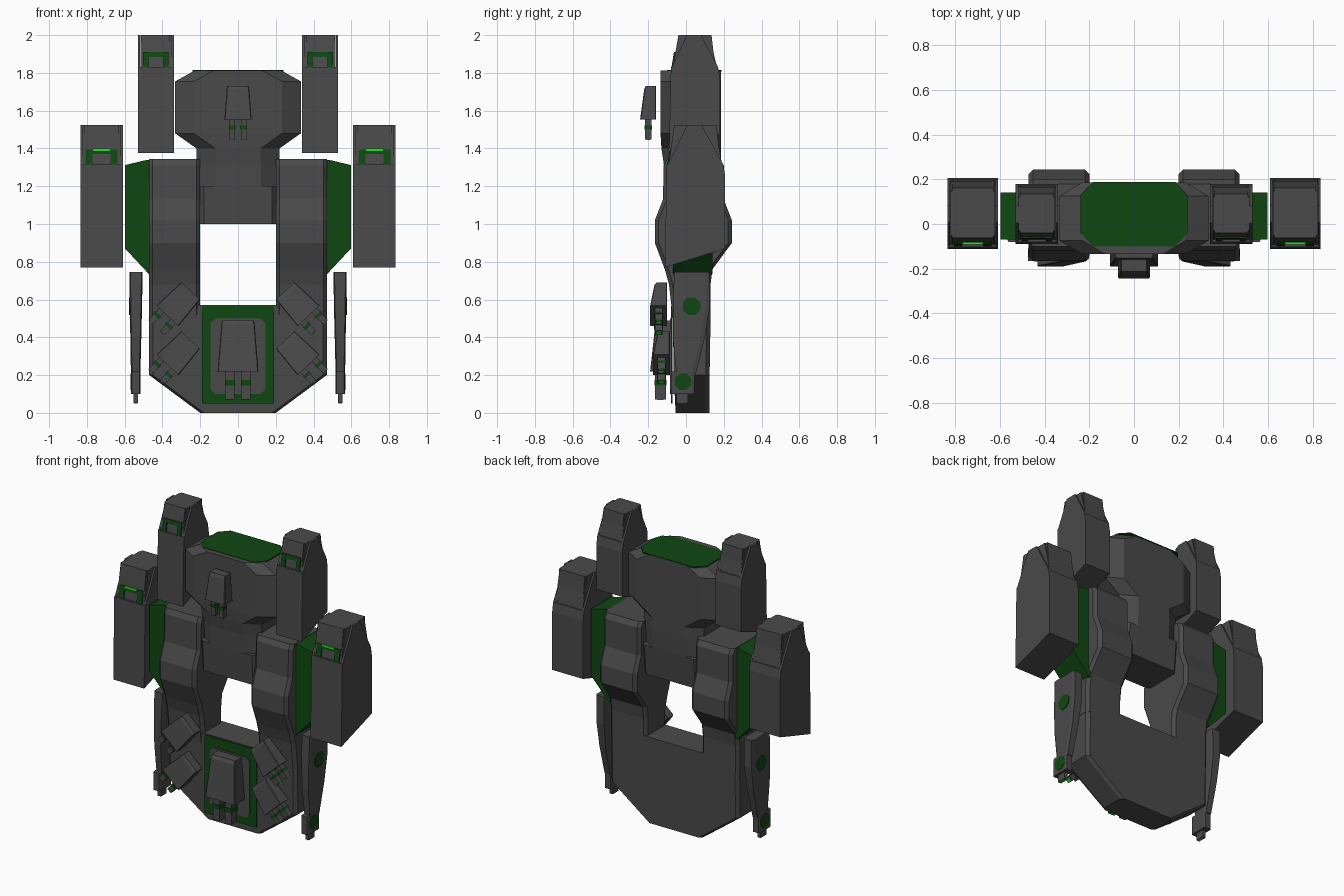
import bpy, bmesh, math
from mathutils import Matrix

if "Cube" in bpy.data.objects:
    bpy.data.objects.remove(bpy.data.objects["Cube"])


def material(name, rgb):
    m = bpy.data.materials.new(name)
    m.diffuse_color = (*rgb, 1)
    m.use_nodes = True
    m.node_tree.nodes["Principled BSDF"].inputs["Base Color"].default_value = m.diffuse_color
    return m


GREY = material("dark_grey", (0.068, 0.068, 0.068))
GREEN = material("dark_green", (0.005, 0.062, 0.006))
GLOW = material("bright_green", (0.02, 0.75, 0.02))


def finish(name, bm, mat, matrix=None):
    bmesh.ops.recalc_face_normals(bm, faces=bm.faces[:])
    me = bpy.data.meshes.new(name)
    if matrix:
        bm.transform(matrix)
        bmesh.ops.recalc_face_normals(bm, faces=bm.faces[:])
    bm.to_mesh(me)
    bm.free()
    ob = bpy.data.objects.new(name, me)
    me.materials.append(mat)
    bpy.context.collection.objects.link(ob)
    return ob


def loft(name, rings, mat, cx=0.0, cy=0.0, matrix=None):
    """Stack of rectangles (z, x0, x1, y0, y1), corners cut by cx, cy."""
    bm = bmesh.new()
    loops = []
    for z, x0, x1, y0, y1 in rings:
        if cx:
            pts = [(x0 + cx, y0), (x1 - cx, y0), (x1, y0 + cy), (x1, y1 - cy),
                   (x1 - cx, y1), (x0 + cx, y1), (x0, y1 - cy), (x0, y0 + cy)]
        else:
            pts = [(x0, y0), (x1, y0), (x1, y1), (x0, y1)]
        loops.append([bm.verts.new((x, y, z)) for x, y in pts])
    for a, b in zip(loops, loops[1:]):
        for i in range(len(a)):
            j = (i + 1) % len(a)
            bm.faces.new((a[i], a[j], b[j], b[i]))
    bm.faces.new(loops[0][::-1])
    bm.faces.new(loops[-1])
    return finish(name, bm, mat, matrix)


def box(name, x0, x1, y0, y1, z0, z1, mat, matrix=None):
    return loft(name, [(z0, x0, x1, y0, y1), (z1, x0, x1, y0, y1)], mat, matrix=matrix)


def prism(name, pts, lo, hi, axis, mat, matrix=None):
    """Flat outline extruded along x (pts are y, z) or y (pts are x, z)."""
    bm = bmesh.new()
    put = (lambda t, p: (t, p[0], p[1])) if axis == 'x' else (lambda t, p: (p[0], t, p[1]))
    a = [bm.verts.new(put(lo, p)) for p in pts]
    b = [bm.verts.new(put(hi, p)) for p in pts]
    bm.faces.new(a)
    bm.faces.new(b[::-1])
    for i in range(len(a)):
        j = (i + 1) % len(a)
        bm.faces.new((a[i], b[i], b[j], a[j]))
    return finish(name, bm, mat, matrix)


def cut_rect(x, z0, z1, c):
    return [(-x + c, z0), (x - c, z0), (x, z0 + c), (x, z1 - c),
            (x - c, z1), (-x + c, z1), (-x, z1 - c), (-x, z0 + c)]


def turret(name, place, length, back, front, depth, gap, bw, bl):
    """Wedge housing with two barrels pointing to local -z, y = 0 at its rear."""
    h = length / 2
    loft(name + "_housing", [(-h, -front, front, -depth, 0),
                             (h - 0.02, -back - 0.003, back + 0.003, -depth * 0.75, 0),
                             (h, -back, back, -depth * 0.65, 0)], GREY, 0.004, 0.004, place)
    ym = -depth * 0.5
    for s in (-1, 1):
        x = s * gap
        box(name + "_barrel", x - bw, x + bw, ym - bw * 1.2, ym + bw * 1.2, -h - bl, -h + 0.01, GREY, place)
        w = bw + 0.003
        box(name + "_barrel_band", x - w, x + w, ym - w * 1.2, ym + w * 1.2,
            -h - bl * 0.5, -h - bl * 0.3, GREEN, place)
        w = bw * 0.7
        box(name + "_muzzle_light", x - w, x + w, ym - w, ym + w, -h - bl - 0.003, -h - bl, GLOW, place)


def engine_pod(name, x, w, y0, y1, z0, zm, z1, glow):
    """Box with sloped underside, stepped inner core and tapered side plates."""
    prism(name + "_body", [(y0, z0), (y0 + 0.01, zm), (y1 - 0.01, zm), (y1, zm - 0.06), (y1, z0 + 0.1)],
          x - w, x + w, 'x', GREY)
    h = z1 - zm
    loft(name + "_core", [(zm - 0.01, x - w + 0.02, x + w - 0.02, y0 + 0.02, y1 - 0.015),
                          (zm + h * 0.5, x - w + 0.02, x + w - 0.02, y0 + 0.035, y1 - 0.035),
                          (z1, x - w + 0.02, x + w - 0.02, y0 + 0.05, y1 - 0.045)], GREY)
    mid = (y0 + y1) / 2
    for s in (-1, 1):
        a, b = sorted((x + s * w, x + s * (w - 0.012)))
        prism(name + "_side_plate", [(y0 + 0.015, zm), (mid - 0.04, z1), (mid + 0.035, z1), (y1 - 0.01, zm)],
              a, b, 'x', GREY)
        a, b = sorted((x + s * (w - 0.013), x + s * (w - 0.028)))
        prism(name + "_inner_plate", [(y0 + 0.02, zm), (y0 + 0.06, z1), (y1 - 0.06, z1), (y1 - 0.015, zm)],
              a, b, 'x', GREY)
        # green vents at the foot of the core
        a, b = sorted((x + s * (w - 0.028), x + s * w * 0.42))
        loft(name + "_vent", [(zm, a, b, y0 + 0.013, y0 + 0.022),
                              (zm + 0.08, a, b, y0 + 0.026, y0 + 0.035)], GREEN)
    loft(name + "_vent_bridge", [(zm + 0.055, x - w * 0.5, x + w * 0.5, y0 + 0.023, y0 + 0.032),
                                 (zm + 0.08, x - w * 0.5, x + w * 0.5, y0 + 0.027, y0 + 0.036)], GREEN)
    if glow:
        box(name + "_light_strip", x - 0.045, x + 0.045, y0 + 0.02, y0 + 0.029, zm + 0.072, zm + 0.084, GLOW)


# lower hull
loft("lower_hull", [(0, -0.2, 0.2, -0.055, 0.125), (0.2, -0.47, 0.47, -0.065, 0.125),
                    (0.5, -0.47, 0.47, -0.07, 0.13), (0.57, -0.47, 0.47, -0.072, 0.13)], GREY, 0.02, 0.02)

# green frame and grey centre plate on the lower hull
prism("front_frame", cut_rect(0.19, 0.05, 0.565, 0.003), -0.079, -0.071, 'y', GREEN)
prism("frame_centre_plate", cut_rect(0.145, 0.1, 0.5, 0.025), -0.085, -0.078, 'y', GREY)

# upper hull
loft("upper_hull", [(z, -w, w, f, b) for z, w, f, b in
                    [(1.0, 0.2, -0.1, 0.16), (1.2, 0.2, -0.112, 0.18)]], GREY, 0.02, 0.02)
loft("upper_hull_head", [(z, -w, w, f, b) for z, w, f, b in
                         [(1.2, 0.22, -0.112, 0.18), (1.32, 0.22, -0.118, 0.185), (1.4, 0.22, -0.13, 0.185),
                          (1.48, 0.333, -0.135, 0.185), (1.755, 0.333, -0.135, 0.185),
                          (1.812, 0.23, -0.135, 0.185)]], GREY, 0.1, 0.06)
loft("top_panel", [(z, -0.24, 0.24, -0.1, 0.187) for z in (1.808, 1.815)], GREEN, 0.055, 0.06)

for s, side in ((-1, "left"), (1, "right")):
    def span(a, b):
        return sorted((s * a, s * b))

    # bulged hull arms
    loft(side + "_arm", [(z, *span(0.2, 0.472), f, b) for z, f, b in
                         [(0.5, -0.07, 0.13), (0.68, -0.09, 0.13), (0.76, -0.112, 0.14), (0.9, -0.165, 0.243),
                          (1.02, -0.165, 0.243), (1.13, -0.122, 0.2), (1.31, -0.118, 0.2),
                          (1.343, -0.1, 0.18)]], GREY, 0.02, 0.02)
    # green shoulder linking arm and pod
    prism(side + "_shoulder", [(s * 0.46, 1.34), (s * 0.48, 1.34), (s * 0.598, 1.312), (s * 0.598, 0.87),
                               (s * 0.472, 0.735), (s * 0.46, 0.735)], -0.07, 0.14, 'y', GREEN)
    # engine pods
    engine_pod(side + "_side_pod", s * 0.722, 0.113, -0.112, 0.207, 0.77, 1.315, 1.525, True)
    engine_pod(side + "_top_pod", s * 0.435, 0.095, -0.09, 0.18, 1.375, 1.83, 2.0, False)

    # long side gun
    loft(side + "_gun_body", [(0.1, *span(0.517, 0.567), -0.08, 0.045), (0.22, *span(0.517, 0.567), -0.08, 0.045)],
         GREY, 0.005, 0.01)
    loft(side + "_gun_stock", [(0.2, *span(0.517, 0.567), -0.05, 0.05), (0.4, *span(0.512, 0.57), -0.07, 0.1),
                               (0.56, *span(0.508, 0.573), -0.07, 0.125),
                               (0.745, *span(0.505, 0.575), -0.062, 0.125)], GREY, 0.006, 0.02)
    box(side + "_gun_muzzle", *span(0.53, 0.553), -0.05, 0.01, 0.053, 0.11, GREY)
    box(side + "_gun_muzzle_light", *span(0.533, 0.55), -0.04, 0.0, 0.05, 0.053, GLOW)
    for y, z, r, x in ((0.03, 0.565, 0.05, 0.574), (-0.015, 0.165, 0.047, 0.567)):
        disc = [(y + r * math.cos(math.tau * (i + 0.5) / 8), z + r * math.sin(math.tau * (i + 0.5) / 8))
                for i in range(8)]
        prism(side + "_gun_disc", disc, *span(x - 0.005, x + 0.003), 'x', GREEN)

    # angled turrets aiming down and outwards
    for z, y in ((0.58, -0.1), (0.32, -0.085)):
        place = Matrix.Translation((s * 0.312, y, z)) @ Matrix.Rotation(-s * math.radians(43), 4, 'Y')
        turret(side + "_angled_turret", place, 0.18, 0.066, 0.08, 0.09, 0.042, 0.017, 0.085)

# central turrets
turret("lower_turret", Matrix.Translation((0, -0.08, 0.355)), 0.27, 0.085, 0.108, 0.11, 0.043, 0.024, 0.15)
turret("upper_turret", Matrix.Translation((0, -0.158, 1.642)), 0.178, 0.057, 0.072, 0.085, 0.03, 0.014, 0.105)
